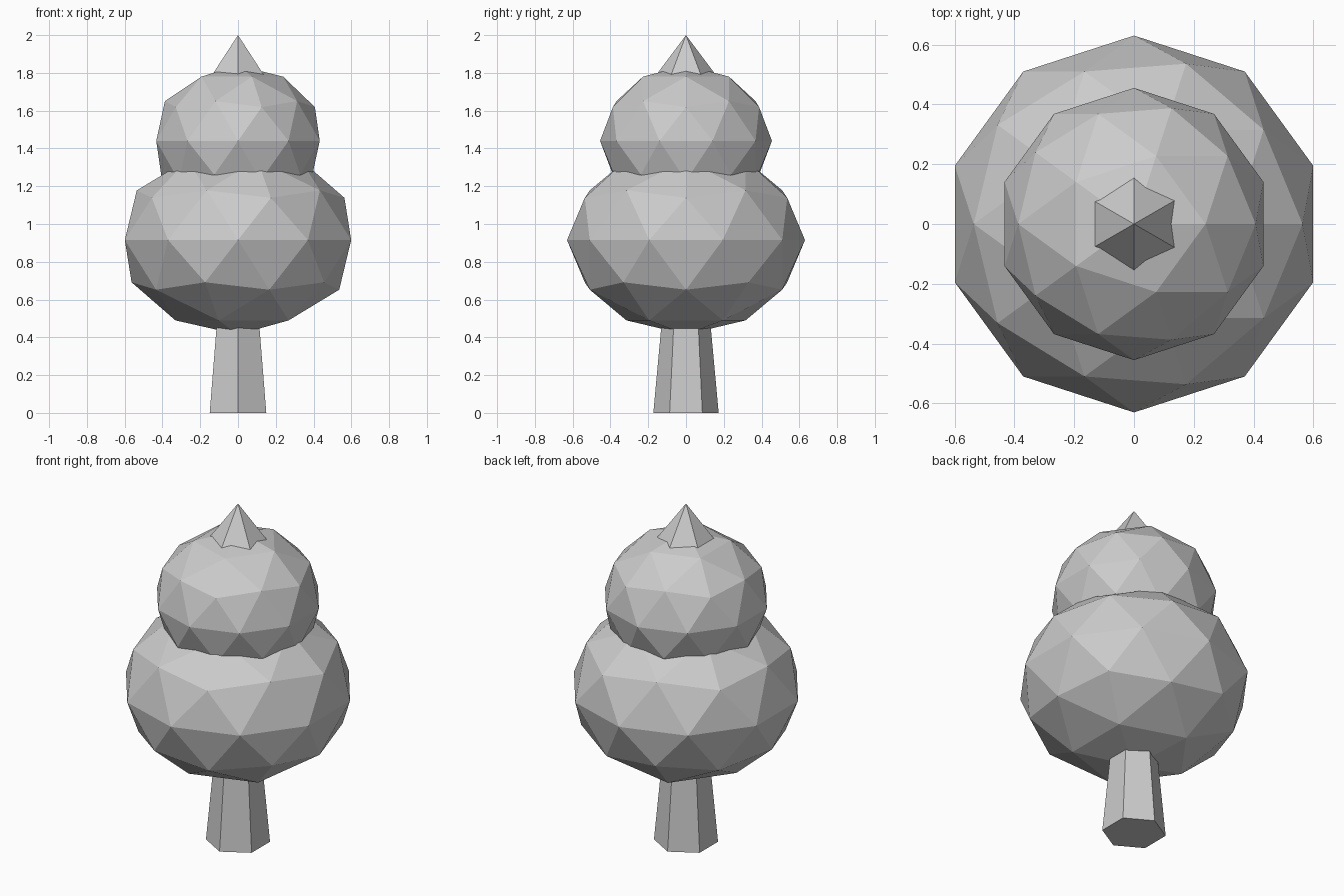
import bpy

if "Cube" in bpy.data.objects:
    bpy.data.objects.remove(bpy.data.objects["Cube"])

# One flat grey for the whole tree
grey = bpy.data.materials.new("light grey")
grey.diffuse_color = (0.6, 0.6, 0.6, 1.0)
grey.use_nodes = True
grey.node_tree.nodes["Principled BSDF"].inputs["Base Color"].default_value = grey.diffuse_color


def finish(name):
    obj = bpy.context.object
    obj.name = name
    obj.data.materials.append(grey)
    return obj


def hex_cone(name, r_bottom, r_top, z0, z1):
    bpy.ops.mesh.primitive_cone_add(vertices=6, radius1=r_bottom, radius2=r_top,
                                    depth=z1 - z0, location=(0, 0, (z0 + z1) / 2))
    return finish(name)


def foliage(name, radius, half_height, z):
    bpy.ops.mesh.primitive_ico_sphere_add(subdivisions=2, radius=1, location=(0, 0, z))
    obj = finish(name)
    obj.scale = (radius, radius, half_height)
    bpy.ops.object.transform_apply(location=False, rotation=False, scale=True)
    return obj


# Tapered six-sided trunk
hex_cone("trunk", 0.173, 0.125, 0.0, 0.52)

# Two flattened faceted foliage balls
foliage("lower_foliage", 0.63, 0.50, 0.915)
foliage("upper_foliage", 0.455, 0.40, 1.44)

# Pointed six-sided tip, its base sunk in the upper ball
hex_cone("tree_tip", 0.225, 0.0, 1.70, 2.0)
